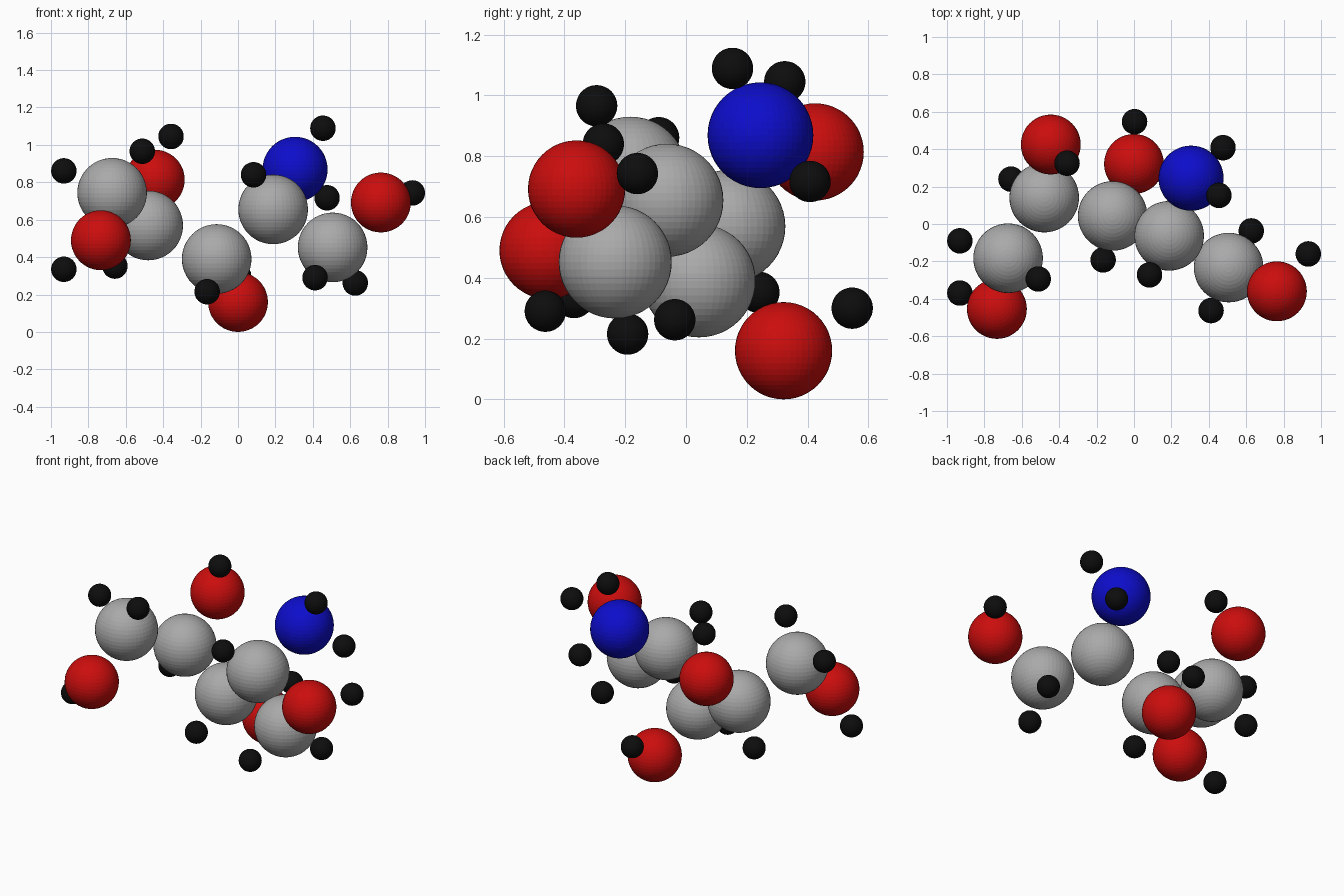
import bpy
from mathutils import Vector

# element: radius, colour, atom centres
ATOMS = {
    "carbon_atom": (0.186, (0.4, 0.4, 0.4, 1), [
        (-0.675, -0.18, 0.747), (-0.482, 0.144, 0.572), (-0.116, 0.046, 0.393),
        (0.186, -0.06, 0.658), (0.504, -0.23, 0.455)]),
    "oxygen_atom": (0.16, (0.6, 0.004, 0.004, 1), [
        (-0.735, -0.451, 0.493), (-0.447, 0.428, 0.817),
        (-0.002, 0.324, 0.163), (0.762, -0.357, 0.695)]),
    "nitrogen_atom": (0.174, (0.004, 0.004, 0.6, 1), [(0.303, 0.248, 0.872)]),
    "hydrogen_atom": (0.068, (0.004, 0.004, 0.004, 1), [
        (-0.933, -0.087, 0.864), (-0.933, -0.366, 0.338), (-0.66, 0.243, 0.355),
        (-0.514, -0.291, 0.969), (-0.36, 0.328, 1.048), (-0.167, -0.189, 0.218),
        (0.001, 0.55, 0.303), (0.081, -0.269, 0.843), (0.452, 0.156, 1.092),
        (0.474, 0.411, 0.72), (0.41, -0.46, 0.293), (0.625, -0.034, 0.265),
        (0.93, -0.157, 0.746)]),
}
OFFSET = Vector((0.002, -0.003, -0.003))  # settles the model on the ground


def atom(name, radius, centre, mat):
    bpy.ops.mesh.primitive_uv_sphere_add(
        segments=48, ring_count=24, radius=radius, location=Vector(centre) + OFFSET)
    ob = bpy.context.object
    ob.name = name
    ob.data.materials.append(mat)


# Separate faceted spheres, one per atom
for name, (radius, colour, centres) in ATOMS.items():
    mat = bpy.data.materials.new(name + "_colour")
    mat.diffuse_color = colour
    for i, centre in enumerate(centres, 1):
        atom(f"{name}_{i}", radius, centre, mat)
